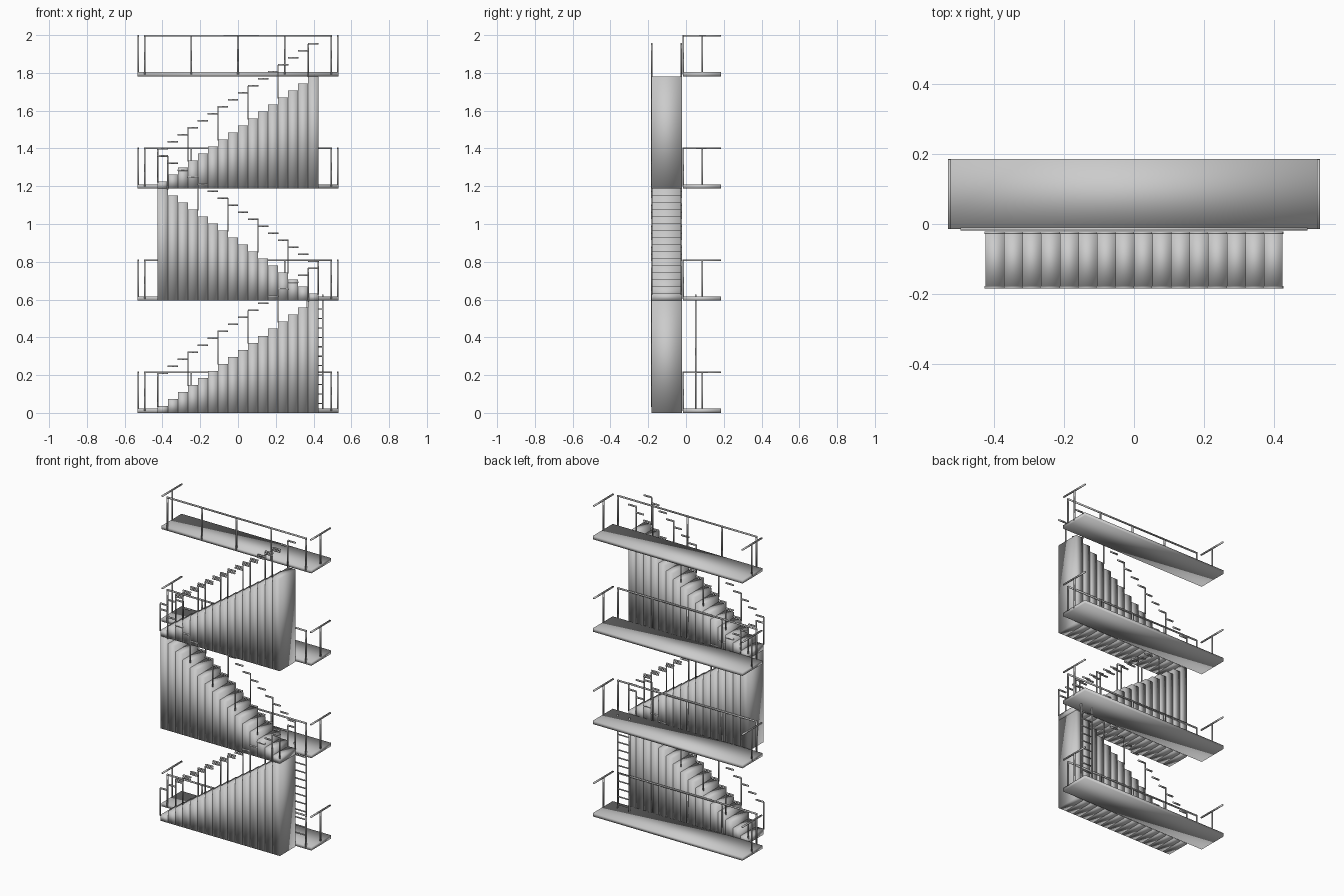
import bpy, bmesh
from mathutils import Matrix, Vector

if "Cube" in bpy.data.objects:
    bpy.data.objects.remove(bpy.data.objects["Cube"])


def boxes(name, items):
    """One softly shaded object from (x0, x1, y0, y1, z0, z1) boxes."""
    bm = bmesh.new()
    for x0, x1, y0, y1, z0, z1 in items:
        m = (Matrix.Translation(((x0 + x1) / 2, (y0 + y1) / 2, (z0 + z1) / 2))
             @ Matrix.Diagonal(Vector((x1 - x0, y1 - y0, z1 - z0, 1))))
        bmesh.ops.create_cube(bm, size=1, matrix=m)
    for f in bm.faces:
        f.smooth = True
    me = bpy.data.meshes.new(name)
    bm.to_mesh(me)
    bm.free()
    ob = bpy.data.objects.new(name, me)
    bpy.context.collection.objects.link(ob)
    return ob


FLOOR = 0.594          # storey height
STEPS = 16
HALF = 0.425           # half length of a flight
RUN, RISE = 2 * HALF / STEPS, FLOOR / STEPS
T = 0.004              # half thickness of the bars

# Landings with railings
for n in range(4):
    z = n * FLOOR
    top = z + 0.218
    boxes(f"landing_{n}", [(-0.532, 0.532, -0.015, 0.186, z, z + 0.022)])
    bars = [(-0.497, 0.497, -0.018, -0.010, top - 0.008, top)]
    for k in range(5):
        x = -0.493 + k * 0.2465
        bars.append((x - T, x + T, -0.018, -0.010, z + 0.01, top - 0.004))
    for s in (-1, 1):
        x = s * 0.528
        bars.append((x - T, x + T, -0.015, 0.184, top - 0.008, top))
        bars.append((x - T, x + T, 0.082, 0.090, z + 0.01, top - 0.004))
    boxes(f"landing_railing_{n}", bars)

# Zigzag flights of solid steps with broken handrails
for n in range(3):
    z = n * FLOOR
    steps, rails = [], []
    d = -1 if n == 1 else 1
    for i in range(STEPS):
        a, b = d * (-HALF + i * RUN), d * (-HALF + (i + 1) * RUN)
        x0, x1 = min(a, b), max(a, b)
        h = z + (i + 1) * RISE
        steps.append((x0, x1, -0.182, -0.022, z, h))
        for y in (-0.181, -0.025):
            rails.append((x0 - 0.001, x1 + 0.001, y - T, y + T,
                          h + 0.168, h + 0.176))
            if i % 3 == 0:
                rails.append((a - 0.003, a + 0.003, y - 0.003, y + 0.003,
                              h - 0.005, h + 0.172))
    boxes(f"stair_flight_{n}", steps)
    boxes(f"stair_handrail_{n}", rails)

# Ladder between the two lowest landings
L0, L1, LY = 0.366, 0.449, 0.052
ladder = [(x - T, x + T, LY - T, LY + T, 0.02, 0.626) for x in (L0, L1)]
ladder += [(L0, L1, LY - 0.003, LY + 0.003, 0.05 + k * 0.05 - 0.003,
            0.05 + k * 0.05 + 0.003) for k in range(11)]
boxes("ladder", ladder)
